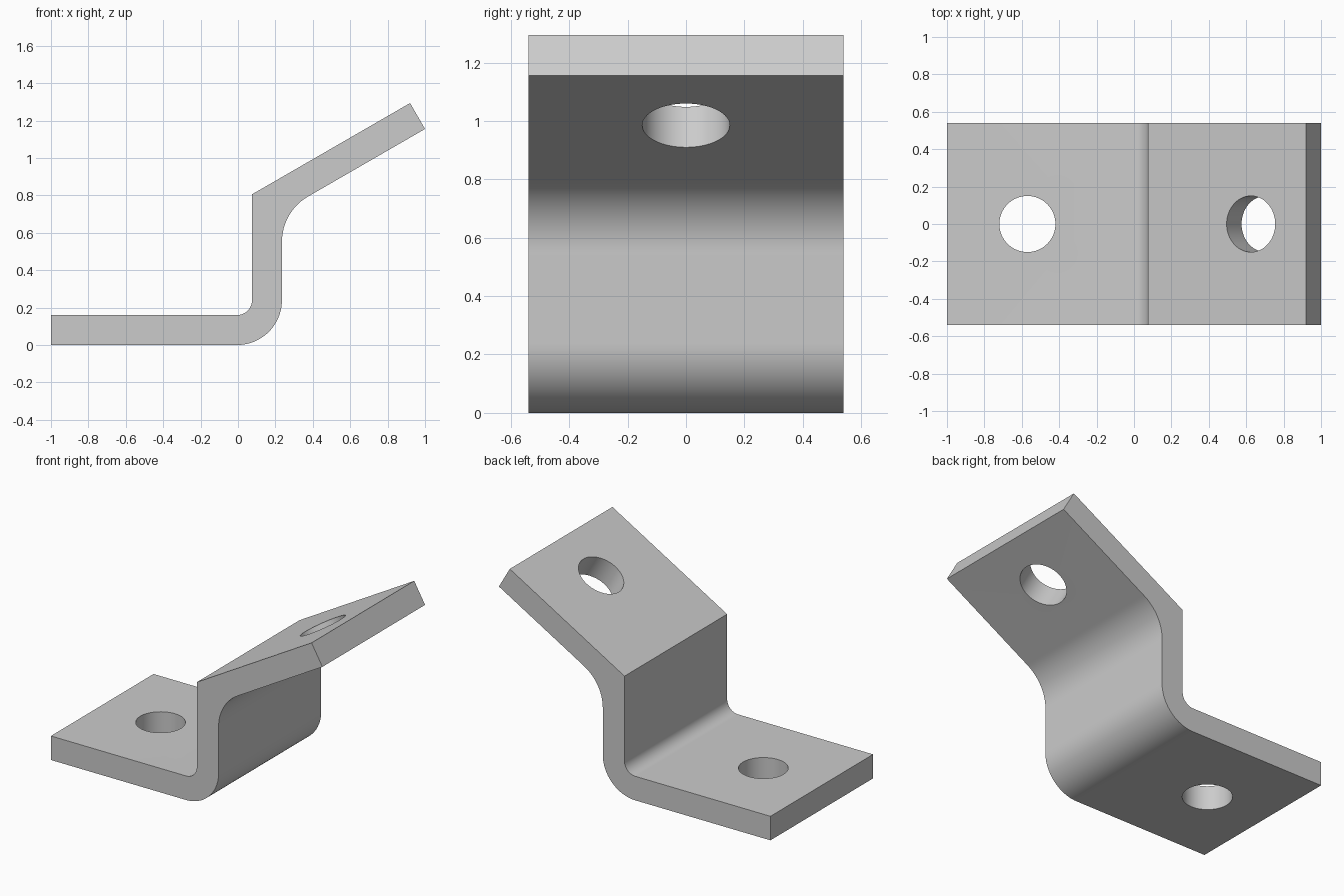
import bpy
import bmesh
from math import sin, cos, tan, radians
from mathutils import Vector

if "Cube" in bpy.data.objects:
    bpy.data.objects.remove(bpy.data.objects["Cube"], do_unlink=True)

HALF_WIDTH = 0.54
THICK = 0.16
WALL_IN, WALL_OUT = 0.075, 0.235
TILT = radians(30)
HOLE_R = 0.15

steel = bpy.data.materials.new("light grey steel")
steel.use_nodes = True
grey = (0.6, 0.6, 0.6, 1)
steel.diffuse_color = grey
steel.node_tree.nodes["Principled BSDF"].inputs["Base Color"].default_value = grey


def arc(cx, cz, r, start, end, steps=20):
    angles = [radians(start + (end - start) * i / steps) for i in range(steps + 1)]
    return [(cx + r * cos(a), cz + r * sin(a)) for a in angles]


# Key points of the tilted flange
normal = Vector((-sin(TILT), 0, cos(TILT)))
tip = Vector((1, 0, 1.155))
tip_top = tip + normal * THICK
under_corner = tip.z - (tip.x - WALL_OUT) * tan(TILT)
crest = tip_top.z - (tip_top.x - WALL_IN) * tan(TILT)
bend_r = 0.28
bend_z = under_corner - bend_r * tan(TILT)

# Side profile: foot, lower bend, wall, upper bend, flange
low_x, low_z = WALL_OUT - 0.24, 0.24
profile = [(-1, 0)]
profile += arc(low_x, low_z, 0.24, -90, 0)
profile += arc(WALL_OUT + bend_r, bend_z, bend_r, 180, 120)
profile += [(tip.x, tip.z), (tip_top.x, tip_top.z), (WALL_IN, crest)]
profile += arc(low_x, low_z, 0.08, 0, -90)
profile += [(-1, THICK)]

# Extrude the profile across the width
bm = bmesh.new()
side = bm.faces.new([bm.verts.new((x, -HALF_WIDTH, z)) for x, z in profile])
swept = bmesh.ops.extrude_face_region(bm, geom=[side])["geom"]
bmesh.ops.translate(bm, vec=(0, 2 * HALF_WIDTH, 0),
                    verts=[v for v in swept if isinstance(v, bmesh.types.BMVert)])
bmesh.ops.recalc_face_normals(bm, faces=bm.faces)
mesh = bpy.data.meshes.new("bent_bracket")
bm.to_mesh(mesh)
bm.free()
mesh.materials.append(steel)
bracket = bpy.data.objects.new("bent_bracket", mesh)
bpy.context.collection.objects.link(bracket)
bpy.context.view_layer.objects.active = bracket


# Bolt holes, drilled square to each flange
def drill(name, centre, tilt):
    bpy.ops.mesh.primitive_cylinder_add(vertices=64, radius=HOLE_R, depth=0.5,
                                        location=centre, rotation=(0, -tilt, 0))
    cutter = bpy.context.object
    cutter.name = name
    cutter.hide_render = True
    cutter.data.materials.append(steel)
    cut = bracket.modifiers.new(name, "BOOLEAN")
    cut.operation = "DIFFERENCE"
    cut.solver = "EXACT"
    cut.object = cutter
    bpy.ops.object.select_all(action="DESELECT")
    bracket.select_set(True)
    bpy.context.view_layer.objects.active = bracket
    bpy.ops.object.modifier_apply(modifier=name)
    bpy.data.objects.remove(cutter, do_unlink=True)


hole_x = 0.625
hole_z = tip_top.z - (tip_top.x - hole_x) * tan(TILT)
drill("foot_hole", (-0.57, 0, THICK / 2), 0)
drill("flange_hole", Vector((hole_x, 0, hole_z)) - normal * THICK / 2, TILT)

# Smooth bends and bores, crisp edges
bpy.ops.object.shade_smooth_by_angle(angle=radians(25))
